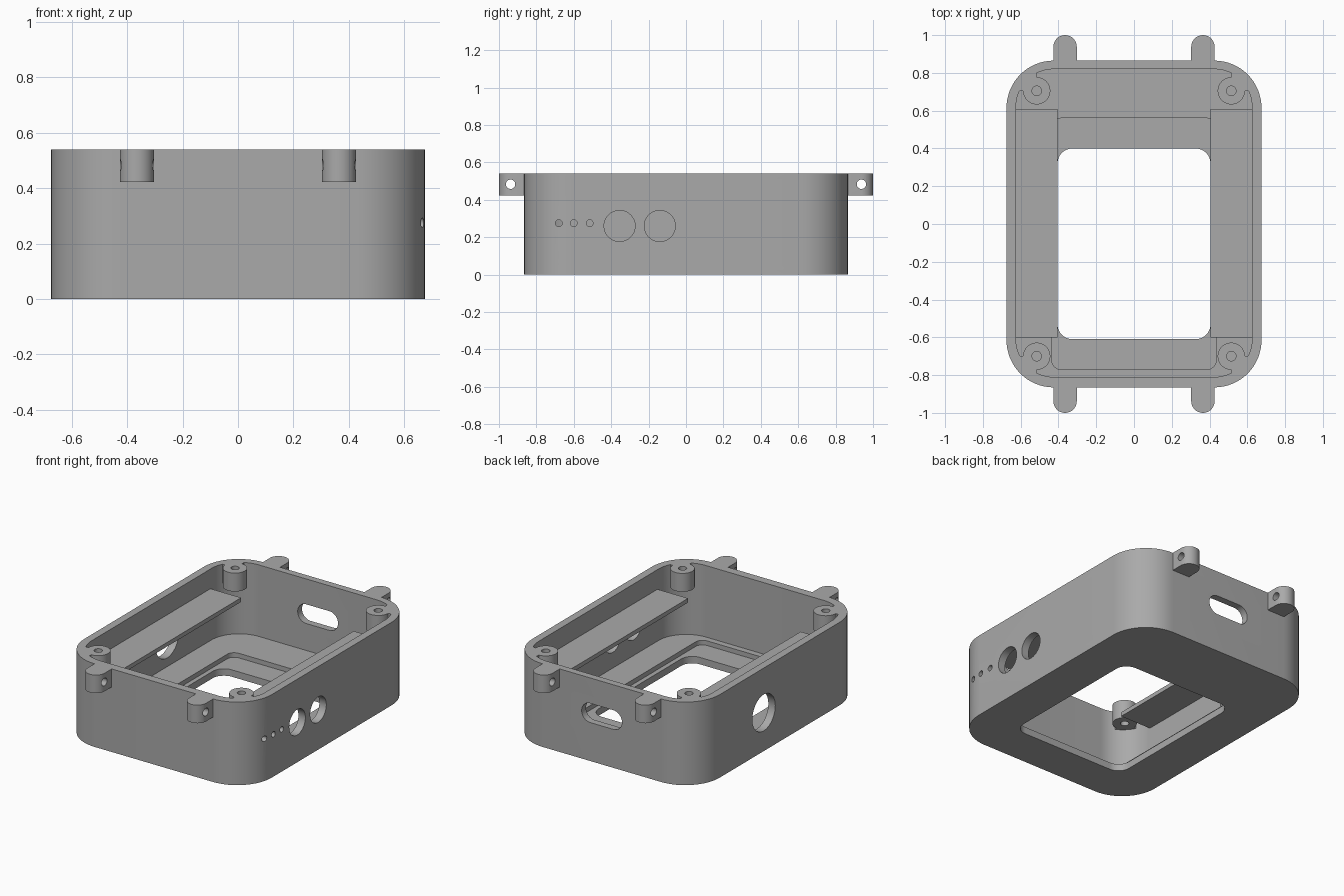
import bpy, bmesh
from math import pi, sin, cos, radians

cube = bpy.data.objects.get("Cube")
if cube:
    bpy.data.objects.remove(cube)

grey = bpy.data.materials.new("plain grey")
grey.use_nodes = True
GREY = (0.4, 0.4, 0.4, 1)
grey.diffuse_color = GREY
grey.node_tree.nodes["Principled BSDF"].inputs["Base Color"].default_value = GREY


def arc(cx, cy, r, start, end, n=16):
    angles = [radians(start + (end - start) * i / n) for i in range(n + 1)]
    return [(cx + r * cos(a), cy + r * sin(a)) for a in angles]


def circle(cx, cy, r):
    return arc(cx, cy, r, 0, 360, 48)[:-1]


def rounded(x0, x1, y0, y1, r):
    corners = [(x1 - r, y1 - r), (x0 + r, y1 - r), (x0 + r, y0 + r), (x1 - r, y0 + r)]
    points = []
    for i, (cx, cy) in enumerate(corners):
        points += arc(cx, cy, r, 90 * i, 90 * i + 90)
    return points


def prism(name, outline, lo, hi, axis="z"):
    """Extrude a flat outline along an axis."""
    place = {"x": lambda a, b, h: (h, a, b),
             "y": lambda a, b, h: (a, h, b),
             "z": lambda a, b, h: (a, b, h)}[axis]
    bm = bmesh.new()
    face = bm.faces.new([bm.verts.new(place(a, b, lo)) for a, b in outline])
    new = bmesh.ops.extrude_face_region(bm, geom=[face])["geom"]
    top = [v for v in new if isinstance(v, bmesh.types.BMVert)]
    bmesh.ops.translate(bm, verts=top, vec=place(0, 0, hi - lo))
    bmesh.ops.remove_doubles(bm, verts=bm.verts, dist=0.00001)
    bmesh.ops.recalc_face_normals(bm, faces=bm.faces)
    mesh = bpy.data.meshes.new(name)
    bm.to_mesh(mesh)
    bm.free()
    mesh.materials.append(grey)
    obj = bpy.data.objects.new(name, mesh)
    bpy.context.collection.objects.link(obj)
    return obj


def cut(obj, cutters):
    """Subtract the cutters, keep the result, drop the cutters."""
    for cutter in cutters:
        cutter.hide_render = True
        mod = obj.modifiers.new("cut", "BOOLEAN")
        mod.operation = "DIFFERENCE"
        mod.solver = "EXACT"
        mod.object = cutter
    graph = bpy.context.evaluated_depsgraph_get()
    mesh = bpy.data.meshes.new_from_object(obj.evaluated_get(graph))
    obj.modifiers.clear()
    obj.data = mesh
    for cutter in cutters:
        bpy.data.objects.remove(cutter)


HEIGHT, FLOOR, RECESS, HANG = 0.54, 0.075, 0.045, 0.42
parts = []

# Case: hollow tray with a stepped window in its floor
case = prism("case", rounded(-0.675, 0.675, -0.865, 0.865, 0.25), 0, HEIGHT)
cutters = [
    prism("cavity", rounded(-0.625, 0.625, -0.81, 0.82, 0.2), FLOOR, 1),
    prism("recess", rounded(-0.435, 0.435, -0.77, 0.56, 0.05), RECESS, 0.3),
    prism("window", rounded(-0.405, 0.405, -0.61, 0.40, 0.08), -0.1, 0.3),
    prism("back_slot", rounded(-0.145, 0.145, 0.25, 0.375, 0.062), 0.7, 1, "y"),
    prism("right_port", circle(0.165, 0.25, 0.118), -0.8, -0.5, "x"),
]
# Round ports and small holes in the left wall
for y, z, r in [(-0.355, 0.26, 0.083), (-0.14, 0.26, 0.083),
                (-0.68, 0.275, 0.018), (-0.6, 0.275, 0.018), (-0.515, 0.275, 0.018)]:
    cutters.append(prism("left_port", circle(y, z, r), 0.45, 0.8, "x"))
cut(case, cutters)
parts.append(case)

for sx, side in ((1, "left"), (-1, "right")):
    # Thin rail along the side wall
    xs = sorted((sx * 0.405, sx * 0.64))
    rail = [(xs[0], -0.60), (xs[1], -0.60), (xs[1], 0.61), (xs[0], 0.61)]
    parts.append(prism(side + "_rail", rail, 0.385, 0.412))

    for sy, end, by in ((1, "back", 0.705), (-1, "front", 0.70)):
        # Screw boss filled into the case corner
        outline = arc(0, 0, 0.072, 90, 360, 36)
        outline += [(0.1, 0), (0.1, 0.06), (0.06, 0.1), (0, 0.1)]
        outline = [(sx * (0.515 + a), sy * (by + b)) for a, b in outline]
        boss = prism(f"{end}_{side}_screw_boss", outline, HANG, HEIGHT)
        cut(boss, [prism("screw_hole", circle(sx * 0.515, sy * by, 0.025), 0.3, 0.7)])
        parts.append(boss)

        # Strap lug with a cross hole
        outline = [(0.303, 0.84), (0.427, 0.84)] + arc(0.365, 0.938, 0.062, 0, 180)
        outline = [(sx * a, sy * b) for a, b in outline]
        lug = prism(f"{end}_{side}_lug", outline, HANG + 0.002, HEIGHT)
        xs = sorted((sx * 0.2, sx * 0.5))
        cut(lug, [prism("pin_hole", circle(sy * 0.938, 0.483, 0.025), xs[0], xs[1], "x")])
        parts.append(lug)

# Smooth the curved walls and keep the edges sharp
bpy.ops.object.select_all(action="DESELECT")
for obj in parts:
    obj.select_set(True)
bpy.context.view_layer.objects.active = case
bpy.ops.object.shade_smooth_by_angle(angle=radians(30))
